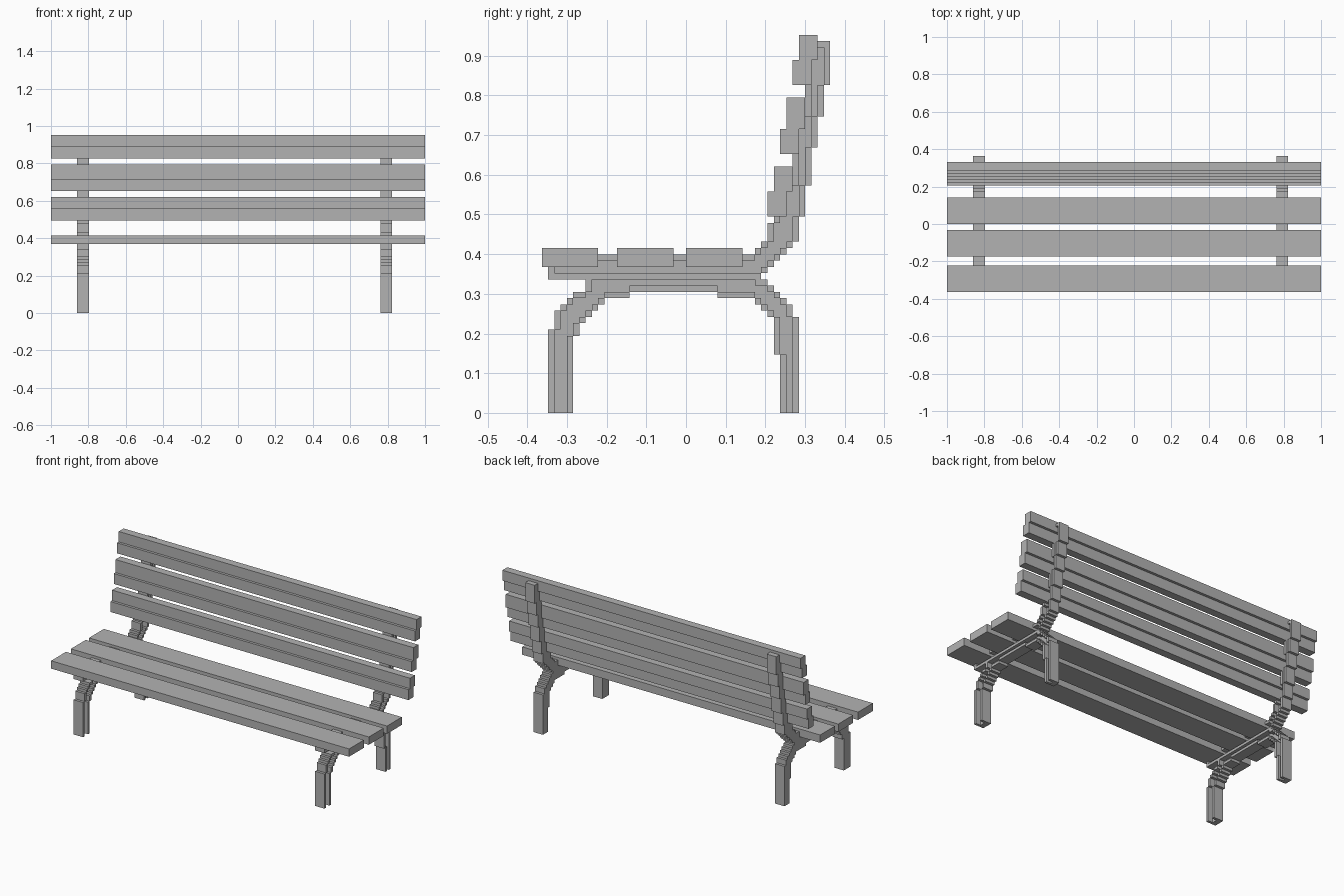
import bpy
import bmesh
from mathutils import Vector

if "Cube" in bpy.data.objects:
    bpy.data.objects.remove(bpy.data.objects["Cube"], do_unlink=True)

UNIT = 0.0158      # size of one block
LIFT = 0.3         # the block grid sits a little above the ground


def height(row):
    return max(0.0, (row + LIFT) * UNIT) if row > 0 else 0.0


grey = bpy.data.materials.new("plain grey")
grey.use_nodes = True
GREY = (0.45, 0.45, 0.45, 1.0)
grey.diffuse_color = GREY
grey.node_tree.nodes["Principled BSDF"].inputs["Base Color"].default_value = GREY


def finish(name, bm):
    bmesh.ops.remove_doubles(bm, verts=bm.verts, dist=0.0001)
    bmesh.ops.recalc_face_normals(bm, faces=bm.faces)
    mesh = bpy.data.meshes.new(name)
    bm.to_mesh(mesh)
    bm.free()
    mesh.materials.append(grey)
    obj = bpy.data.objects.new(name, mesh)
    bpy.context.scene.collection.objects.link(obj)
    return obj


def add_box(bm, low, high):
    low, high = Vector(low), Vector(high)
    made = bmesh.ops.create_cube(bm, size=1.0)
    for v in made["verts"]:
        v.co = (low + high) / 2 + v.co * (high - low)


def plank(name, *steps):
    """Full-length board made of boxes: (back-to-front blocks, rows)."""
    bm = bmesh.new()
    for y0, y1, z0, z1 in steps:
        add_box(bm, (-1, y0 * UNIT, height(z0)), (1, y1 * UNIT, height(z1)))
    return finish(name, bm)


# Seat boards
for name, front in (("front", -23), ("middle", -11), ("rear", 0)):
    plank(name + "_seat_slat", (front, front + 9, 23, 26))

# Backrest boards, each with a stepped lean
for name, y, bottom, middle, top in (("lower", 13, 31, 35, 39),
                                     ("centre", 15, 41, 45, 50),
                                     ("upper", 17, 52, 56, 60)):
    plank(name + "_back_slat", (y, y + 3, bottom, middle),
          (y + 1, y + 4, middle, top))


def blocks(runs):
    """Cells of a stepped profile from (first row, end row, y start, y end)."""
    return {(y, z) for z0, z1, y0, y1 in runs
            for z in range(z0, z1) for y in range(y0, y1)}


def inner(cells):
    """Cells whose four neighbours all belong to the profile."""
    return {(y, z) for y, z in cells
            if {(y - 1, z), (y + 1, z), (y, z + 1)} <= cells
            and ((y, z - 1) in cells or z == 0)}


# Arched legs
arch = blocks([
    (0, 12, -22, -18), (12, 13, -22, -17), (13, 14, -21, -17),
    (14, 15, -21, -16), (15, 16, -21, -15), (16, 17, -20, -14),
    (17, 18, -19, -13), (18, 19, -18, -9), (19, 21, -16, 13),
    (21, 22, -16, 11), (18, 19, 5, 15), (19, 20, 5, 14),
    (17, 18, 11, 16), (16, 17, 12, 17), (15, 16, 13, 17),
    (9, 15, 14, 18), (0, 9, 15, 18)])

# Seat beam that bends up into the back post
beam = blocks([
    (21, 22, -22, 12), (22, 23, -22, 13), (23, 24, -22, 14),
    (24, 25, -22, 15), (25, 26, 11, 16), (26, 27, 12, 17),
    (27, 30, 13, 18), (30, 31, 14, 18), (31, 36, 15, 19),
    (36, 42, 17, 20), (42, 47, 17, 21), (47, 52, 19, 22),
    (52, 59, 19, 23)])

# The inner cells are sunk on one side, which makes channel sections
sunk = inner(arch) | inner(beam)
WIDTH, WEB = 4, 2
solid = {(x, y, z) for y, z in arch | beam
         for x in range(WEB if (y, z) in sunk else WIDTH)}


def channel_frame(name, start):
    """Skin of the block frame, with no faces inside it."""
    bm = bmesh.new()
    for cell in solid:
        for axis in range(3):
            for side in (0, 1):
                other = list(cell)
                other[axis] += 2 * side - 1
                if tuple(other) in solid:
                    continue
                corners = []
                for a, b in ((0, 0), (1, 0), (1, 1), (0, 1)):
                    p = list(cell)
                    p[axis] += side
                    p[(axis + 1) % 3] += a
                    p[(axis + 2) % 3] += b
                    corners.append(bm.verts.new(
                        (start + p[0] * UNIT, p[1] * UNIT, height(p[2]))))
                if not side:
                    corners.reverse()
                bm.faces.new(corners)
    return finish(name, bm)


channel_frame("right_frame", -0.86)
channel_frame("left_frame", 0.761)
